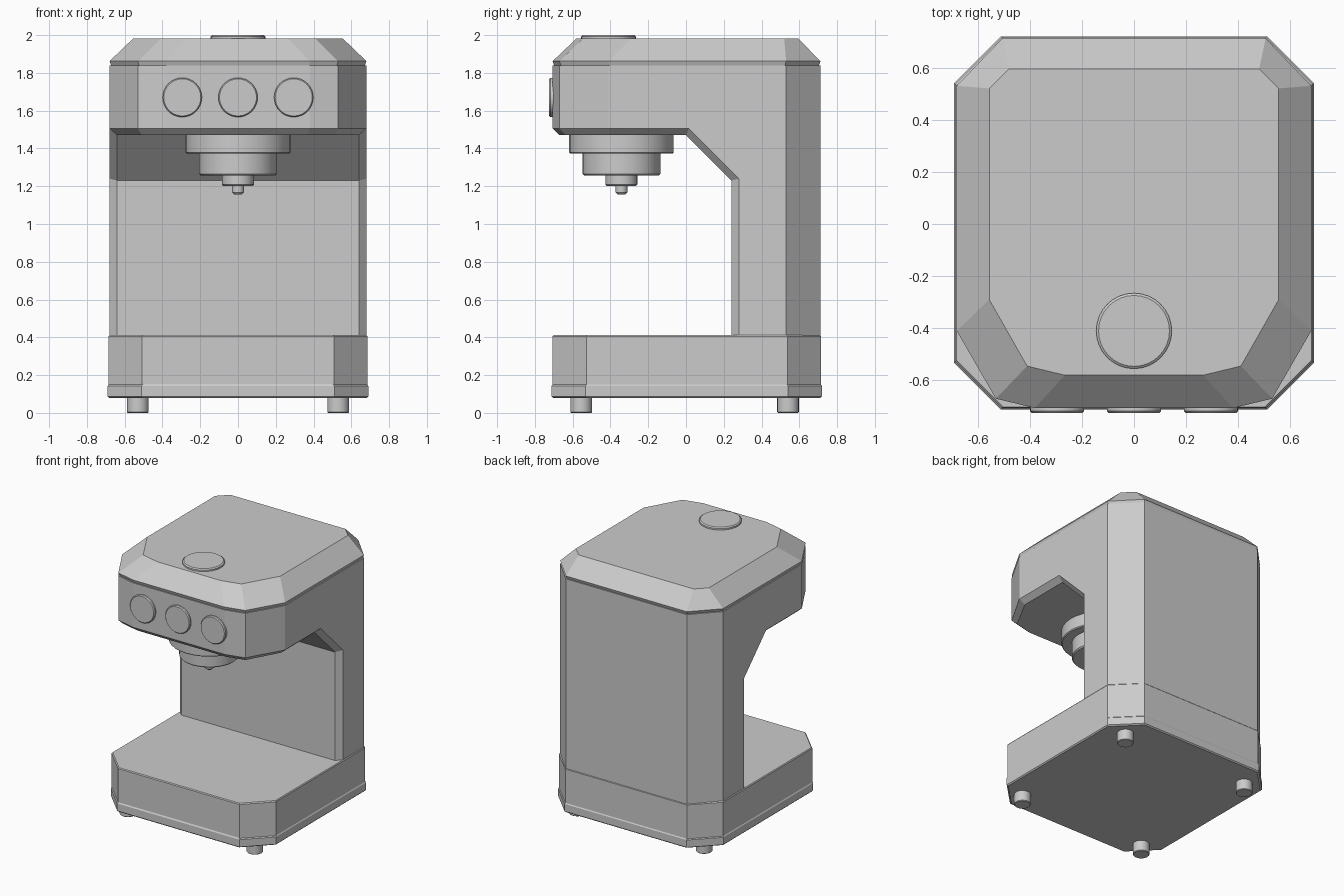
import bpy, bmesh, math
from mathutils import Matrix

if "Cube" in bpy.data.objects:
    bpy.data.objects.remove(bpy.data.objects["Cube"])


def finish(name, bm, smooth=False):
    bmesh.ops.remove_doubles(bm, verts=bm.verts, dist=1e-5)
    bmesh.ops.recalc_face_normals(bm, faces=bm.faces)
    me = bpy.data.meshes.new(name)
    bm.to_mesh(me)
    bm.free()
    ob = bpy.data.objects.new(name, me)
    bpy.context.collection.objects.link(ob)
    if smooth:
        bpy.ops.object.select_all(action='DESELECT')
        ob.select_set(True)
        bpy.context.view_layer.objects.active = ob
        bpy.ops.object.shade_smooth_by_angle(angle=math.radians(30))
    return ob


def loft(name, rings, smooth=False, matrix=None):
    """Skin a stack of equal-length point rings and cap both ends."""
    bm = bmesh.new()
    vs = [[bm.verts.new(p) for p in r] for r in rings]
    n = len(vs[0])
    for a, b in zip(vs, vs[1:]):
        for i in range(n):
            j = (i + 1) % n
            bm.faces.new((a[i], a[j], b[j], b[i]))
    bm.faces.new(vs[0])
    bm.faces.new(vs[-1])
    if matrix:
        bm.transform(matrix)
    return finish(name, bm, smooth)


def lathe(name, profile, loc, rot_x=0.0, n=32):
    rings = [[(r * math.cos(2 * math.pi * i / n), r * math.sin(2 * math.pi * i / n), z)
              for i in range(n)] for r, z in profile]
    return loft(name, rings, True, Matrix.Translation(loc) @ Matrix.Rotation(rot_x, 4, 'X'))


def ring(half, z):
    """Closed symmetric outline from its right half."""
    return [(x, y, z) for x, y in half] + [(-x, y, z) for x, y in reversed(half)]


def octagon(x, y0, y1, c):
    return [(x - c, y0), (x, y0 + c), (x, y1 - c), (x - c, y1)]


# Base: skirt and tray block with fine edge bevels
loft("base_skirt", [ring(octagon(x, y0, y1, 0.18), z) for x, y0, y1, z in (
    (0.682, -0.704, 0.712, 0.08), (0.69, -0.712, 0.72, 0.088),
    (0.69, -0.712, 0.72, 0.143), (0.684, -0.706, 0.714, 0.152))])
loft("base_block", [ring(octagon(x, y0, y1, 0.178), z) for x, y0, y1, z in (
    (0.685, -0.706, 0.715, 0.14), (0.685, -0.706, 0.715, 0.405),
    (0.68, -0.701, 0.71, 0.412))])

# Body: column and overhanging head, with a bevelled edge round the recess
top, floor, bev = 1.84, 0.405, 1.505
plan = [(0.38, -0.706), (0.53, -0.67), (0.68, -0.41)]
back = [(0.68, 0.53), (0.505, 0.712)]
outer = [(x, y, bev) for x, y in plan] + [(0.68, 0.015, bev), (0.68, 0.28, 1.24), (0.68, 0.28, floor)]
inner = [(0.37, -0.67, 1.47), (0.51, -0.637, 1.47), (0.64, -0.40, 1.47),
         (0.64, 0.0, 1.47), (0.64, 0.24, 1.23), (0.64, 0.24, floor)]
bm = bmesh.new()


def face(pts):
    bm.faces.new([bm.verts.new(p) for p in pts])


def flip(pts):
    return [(-x, y, z) for x, y, z in pts]


def pair(pts):
    face(pts)
    face(flip(pts))


def span(half):
    face(list(half) + flip(half)[::-1])


for i in range(5):
    pair([outer[i], outer[i + 1], inner[i + 1], inner[i]])
tops = [(x, y, top) for x, y in plan + back]
lows = [(x, y, floor) for x, y in back]
for i in range(2):
    pair([outer[i], outer[i + 1], tops[i + 1], tops[i]])
pair([tops[2]] + outer[2:] + [lows[0], tops[3]])
pair([tops[3], lows[0], lows[1], tops[4]])
span([outer[0], inner[0]])
span([outer[0], tops[0]])
span(inner[:4])
span(inner[3:5])
span(inner[4:6])
span([tops[4], lows[1]])
span(tops)
span([inner[5], outer[5]] + lows)
finish("body", bm)

# Lid: narrow seam, then a broad sloping edge up to the flat top
rim = plan + back
crown = [(0.265, -0.58), (0.41, -0.545), (0.555, -0.29), (0.555, 0.52), (0.48, 0.594)]
loft("lid", [ring([(x * 0.988, y * 0.988) for x, y in rim], 1.838),
             ring(rim, 1.862), ring(crown, 1.982)])

# Top button
lathe("top_button", [(0.145, 1.97), (0.145, 1.993), (0.136, 2.0)], (0, -0.41, 0))

# Front control knobs
for i, x in enumerate((-0.295, 0, 0.295)):
    lathe(f"control_knob_{i + 1}", [(0.104, 0), (0.104, 0.027), (0.098, 0.034)],
          (x, -0.69, 1.67), math.pi / 2)

# Brew head: stepped discs down to the spout, each with a bevelled lower rim
for name, r, z0, z1, b in (("brew_collar", 0.277, 1.373, 1.48, 0.006),
                           ("brew_cup", 0.206, 1.257, 1.38, 0.008),
                           ("spout_ring", 0.084, 1.2, 1.262, 0.008),
                           ("spout_tip", 0.031, 1.155, 1.205, 0.012)):
    lathe(name, [(r - b, z0), (r, z0 + b), (r, z1)], (0, -0.342, 0))

# Feet
for side, x in (("left", -0.53), ("right", 0.53)):
    for end, y in (("front", -0.555), ("back", 0.54)):
        lathe(f"{end}_{side}_foot", [(0.053, 0), (0.057, 0.004), (0.057, 0.09)], (x, y, 0), n=24)
